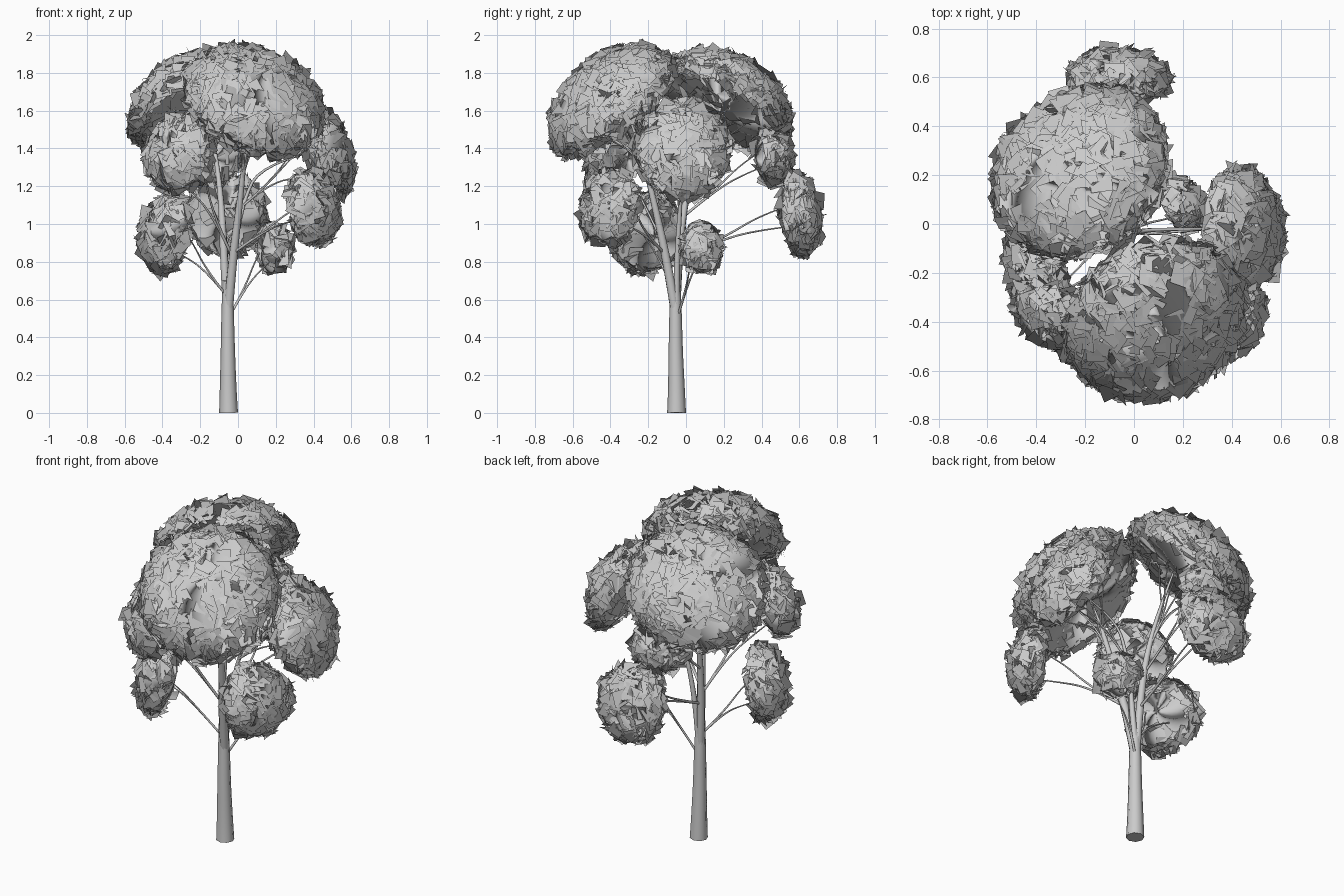
import bpy, bmesh, math, random
from mathutils import Vector, Matrix

if "Cube" in bpy.data.objects:
    bpy.data.objects.remove(bpy.data.objects["Cube"])

random.seed(7)


def tube(name, points, radii, order=3):
    """Tapered branch along a smooth path, turned into a mesh."""
    cu = bpy.data.curves.new(name, 'CURVE')
    cu.dimensions = '3D'
    cu.bevel_depth = 1.0
    cu.bevel_resolution = 2
    cu.resolution_u = 5
    cu.use_fill_caps = True
    sp = cu.splines.new('NURBS')
    sp.points.add(len(points) - 1)
    for p, co, r in zip(sp.points, points, radii):
        p.co = (*co, 1)
        p.radius = r
    sp.order_u = order
    sp.use_endpoint_u = True
    ob = bpy.data.objects.new(name, cu)
    bpy.context.collection.objects.link(ob)
    bpy.ops.object.select_all(action='DESELECT')
    bpy.context.view_layer.objects.active = ob
    ob.select_set(True)
    bpy.ops.object.convert(target='MESH')
    bpy.ops.object.shade_smooth_by_angle(angle=math.radians(50))
    return ob


def frame(n):
    """Axes for a clump: w outward, v uphill, u sideways."""
    w = Vector(n).normalized()
    u = Vector((0, 0, 1)).cross(w).normalized()
    return u, w.cross(u), w


def clump(name, base, n, ru, rv, h, inner, leaf):
    """Domed leaf clump: smooth core with tilted leaf cards poking out."""
    u, v, w = frame(n)
    base = Vector(base)

    def depth(d):
        return h * (1 if d.z > 0 else inner)

    def place(d):
        return base + u * d.x * ru + v * d.y * rv + w * d.z * depth(d)

    def normal(d):
        return (u * d.x / ru + v * d.y / rv + w * d.z / depth(d)).normalized()

    bm = bmesh.new()
    bmesh.ops.create_uvsphere(bm, u_segments=32, v_segments=20, radius=1)
    for vert in bm.verts:
        vert.co = place(vert.co.copy())
    bm.normal_update()
    normals = [vert.normal.copy() for vert in bm.verts]
    count = int(3300 * (ru * rv + h * (ru + rv) / 2) * (0.085 / leaf) ** 2)
    done = 0
    while done < count:
        d = Vector([random.gauss(0, 1) for _ in range(3)]).normalized()
        # fewer leaves on the inner side
        if d.z < -0.25 and random.random() < 0.75:
            continue
        m = normal(d)
        c = place(d) + m * random.uniform(-0.014, 0.004)
        spin = Matrix.Rotation(random.uniform(0, math.tau), 3, 'Z')
        tilt = Matrix.Rotation(random.gauss(0, 0.55), 3, 'X')
        turn = Matrix.Rotation(random.uniform(0, math.tau), 3, 'Z')
        rot = m.to_track_quat('Z', 'Y').to_matrix() @ spin @ tilt @ turn
        s = leaf * random.uniform(0.42, 0.55)
        quad = [bm.verts.new(c + rot @ Vector((a * s, b * s, 0)))
                for a, b in ((-1, -1), (1, -1), (1, 1), (-1, 1))]
        face = bm.faces.new(quad)
        face.normal_update()
        if face.normal.dot(m) < 0:
            face.normal_flip()
        normals += [m] * 4
        done += 1
    me = bpy.data.meshes.new(name)
    bm.to_mesh(me)
    bm.free()
    me.polygons.foreach_set('use_smooth', [True] * len(me.polygons))
    me.normals_split_custom_set_from_vertices(normals)
    ob = bpy.data.objects.new(name, me)
    bpy.context.collection.objects.link(ob)


# Leaf clumps: base, outward direction, half width, half height, depth, inner depth, leaf size
clumps = {
    'top_front': ((.08, -.38, 1.63), (.3, -.6, .74), .37, .38, .24, .3, .085),
    'top_back': ((-.215, .20, 1.63), (-.4, .45, .8), .37, .37, .23, .25, .085),
    'right': ((.43, -.02, 1.39), (.9, .05, .4), .24, .27, .15, .5, .085),
    'front_left_upper': ((-.31, -.37, 1.37), (-.55, -.8, .2), .19, .2, .13, .6, .08),
    'left_lower': ((-.37, -.20, .95), (-.85, -.4, .15), .2, .2, .13, .6, .085),
    'front_right_lower': ((.39, -.40, 1.085), (.75, -.6, .15), .17, .2, .12, .6, .08),
    'right_small': ((.18, .08, .87), (.8, .5, .1), .11, .13, .1, .6, .075),
    'back_lower': ((-.06, .59, 1.05), (.05, 1, .15), .2, .21, .12, .7, .085),
    'back_upper': ((-.14, .44, 1.36), (-.2, 1, .1), .16, .14, .12, .6, .08),
}
for key, args in clumps.items():
    clump('leaves_' + key, *args)

# Trunk
tube('trunk', [(-.05, -.05, 0), (-.052, -.05, .1), (-.054, -.055, .35), (-.055, -.055, .58),
               (-.055, -.06, .7)],
     [.05, .045, .037, .032, .026])

# Main limbs
tube('limb_back', [(-.06, -.05, .56), (-.075, -.04, .85), (-.09, .0, 1.15), (-.13, .08, 1.45),
                   (-.18, .16, 1.7)], [.022, .022, .016, .009, .004])
tube('limb_front', [(-.05, -.06, .56), (-.03, -.1, .8), (.01, -.17, 1.12), (.04, -.24, 1.4),
                    (.07, -.33, 1.65)], [.026, .025, .018, .01, .004])
tube('limb_right', [(-.05, -.05, .58), (-.03, -.05, .8), (.02, -.03, 1.1), (.12, -.02, 1.32),
                    (.43, -.02, 1.39)], [.018, .015, .011, .006, .004])

# Side branches: clump reached, starting point, start radius, number of twigs
branches = [
    ('top_front', (.02, -.19, 1.2), .007, 6),
    ('top_back', (-.10, .02, 1.2), .007, 6),
    ('right', (.03, -.04, 1.1), .006, 3),
    ('front_left_upper', (-.04, -.10, .85), .008, 2),
    ('left_lower', (-.06, -.06, .62), .007, 2),
    ('front_right_lower', (-.02, -.12, .85), .008, 2),
    ('right_small', (-.04, -.04, .52), .007, 2),
    ('back_lower', (-.07, -.03, .82), .008, 2),
    ('back_upper', (-.09, .0, 1.05), .007, 2),
]
for key, start, r, twigs in branches:
    base, n, ru, rv = clumps[key][:4]
    u, v, w = frame(n)
    a, b = Vector(start), Vector(base)
    for i in range(twigs):
        ang = math.tau * i / twigs + 0.6
        end = b + (u * math.cos(ang) * ru + v * math.sin(ang) * rv) * .5
        mid = a.lerp(b, .35) + Vector((0, 0, .02))
        far = a.lerp(end, .72) + Vector((0, 0, .03))
        tube(f'branch_{key}_{i + 1}', [a, mid, far, end], [r, r * .75, r * .5, .003])
